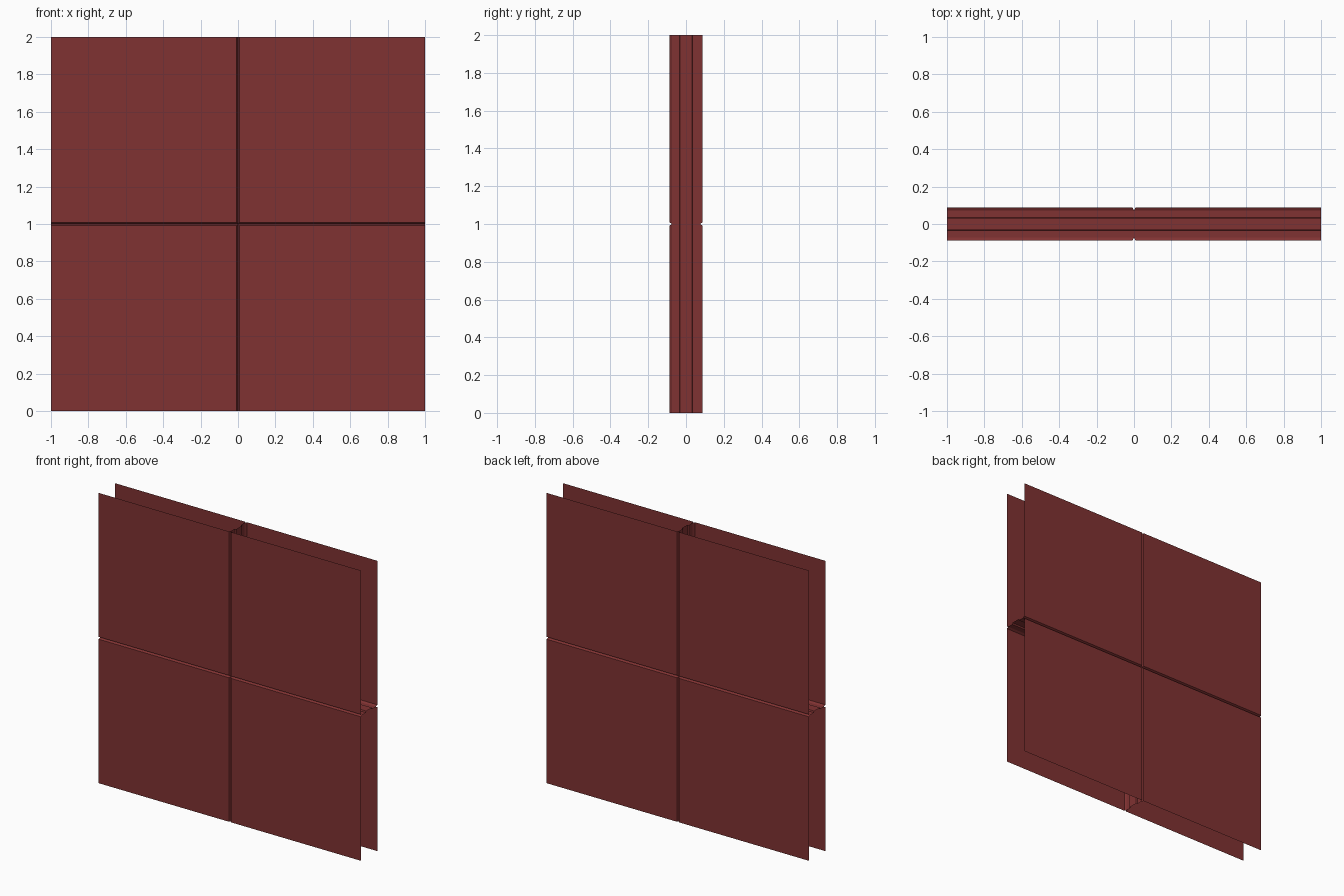
import bpy, bmesh

if "Cube" in bpy.data.objects:
    bpy.data.objects.remove(bpy.data.objects["Cube"])

# One flat colour for the whole wall
red = bpy.data.materials.new("dark_red")
red.diffuse_color = (0.216, 0.032, 0.032, 1)
red.use_nodes = True
red.node_tree.nodes["Principled BSDF"].inputs["Base Color"].default_value = red.diffuse_color

HALF = 0.088      # half thickness
CHAMFER = 0.008   # half width of the visible joint groove
TONGUE = 0.01     # tongue height

# Joint profile from front to back: (y, chamfer offset, tongue offset)
PROFILE = [(-HALF, CHAMFER, 0), (-0.073, 0, 0), (-0.034, 0, 0),
           (-0.031, 0, TONGUE), (0.031, 0, TONGUE), (0.034, 0, 0),
           (0.073, 0, 0), (HALF, CHAMFER, 0)]


def tile(name, sx, sz):
    """Hollow quarter panel, open on its outer edges, closed along the joints."""
    bm = bmesh.new()
    rows = []
    for y, c, t in PROFILE:
        x, z = sx * c + t, 1 + sz * c + t
        rows.append([bm.verts.new(p) for p in
                     ((sx, y, z), (x, y, z), (x, y, 1 + sz))])
    # Joint sides
    for a, b in zip(rows, rows[1:]):
        for i in (0, 1):
            bm.faces.new((a[i], a[i + 1], b[i + 1], b[i]))
    # Front and back sheets
    sheets = []
    for row, y in ((rows[0], -HALF), (rows[-1], HALF)):
        outer = bm.verts.new((sx, y, 1 + sz))
        sheets.append(bm.faces.new((row[0], row[1], row[2], outer)))
    bmesh.ops.recalc_face_normals(bm, faces=bm.faces[:])
    bm.normal_update()
    if sheets[0].normal.y > 0:
        bmesh.ops.reverse_faces(bm, faces=bm.faces[:])
    mesh = bpy.data.meshes.new(name)
    bm.to_mesh(mesh)
    bm.free()
    mesh.materials.append(red)
    bpy.context.collection.objects.link(bpy.data.objects.new(name, mesh))


# Four quarter panels
for sx, side in ((-1, "left"), (1, "right")):
    for sz, level in ((-1, "lower"), (1, "upper")):
        tile(f"{level}_{side}_panel", sx, sz)
